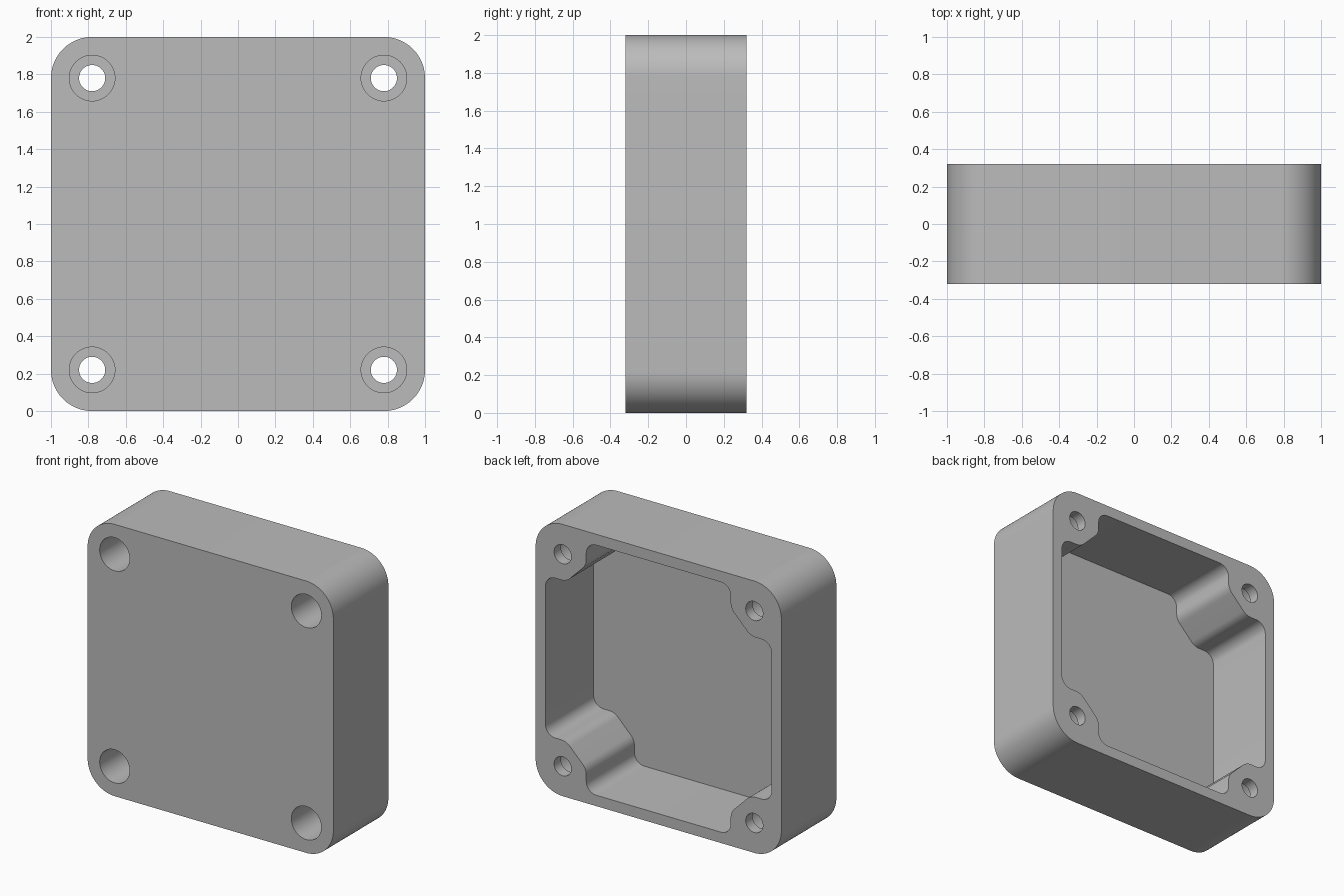
import bpy, bmesh, math
from mathutils import Vector

if "Cube" in bpy.data.objects:
    bpy.data.objects.remove(bpy.data.objects["Cube"])

# Main dimensions
HALF_DEPTH = 0.32
WALL = 0.08
HOLE = 0.78          # hole centre offset on both axes
CORNERS = [(1, 1), (-1, 1), (-1, -1), (1, -1)]

grey = bpy.data.materials.new("plain grey")
grey.use_nodes = True
colour = (0.5, 0.5, 0.5, 1)
grey.diffuse_color = colour
grey.node_tree.nodes["Principled BSDF"].inputs["Base Color"].default_value = colour


def rounded(corners, steps):
    """Round each (x, z, radius) corner of a closed polygon with an arc."""
    out = []
    n = len(corners)
    for i, (x, z, r) in enumerate(corners):
        p = Vector((x, z))
        a = (Vector(corners[i - 1][:2]) - p).normalized()
        b = (Vector(corners[(i + 1) % n][:2]) - p).normalized()
        half = a.angle(b) / 2
        centre = p + (a + b).normalized() * r / math.sin(half)
        t = r / math.tan(half)
        start, end = p + a * t - centre, p + b * t - centre
        first = math.atan2(start.y, start.x)
        sweep = math.remainder(math.atan2(end.y, end.x) - first, math.tau)
        for k in range(steps + 1):
            ang = first + sweep * k / steps
            out.append(centre + r * Vector((math.cos(ang), math.sin(ang))))
    return out


def circle(x, z, r, steps=48):
    return [Vector((x + r * math.cos(math.tau * k / steps),
                    z + r * math.sin(math.tau * k / steps))) for k in range(steps)]


def prism(name, outlines, y0, y1):
    """Extrude outlines, centred on z = 1, from y0 to y1."""
    bm = bmesh.new()
    for pts in outlines:
        front = [bm.verts.new((p.x, y0, p.y + 1)) for p in pts]
        back = [bm.verts.new((p.x, y1, p.y + 1)) for p in pts]
        bm.faces.new(front)
        bm.faces.new(back[::-1])
        for i in range(len(pts)):
            bm.faces.new((front[i - 1], back[i - 1], back[i], front[i]))
    bmesh.ops.recalc_face_normals(bm, faces=bm.faces)
    mesh = bpy.data.meshes.new(name)
    bm.to_mesh(mesh)
    bm.free()
    mesh.materials.append(grey)
    obj = bpy.data.objects.new(name, mesh)
    bpy.context.collection.objects.link(obj)
    return obj


# Rounded square case
case = prism("case", [rounded([(x, z, 0.22) for x, z in CORNERS], 20)],
             -HALF_DEPTH, HALF_DEPTH)

# Cavity outline, stepping round a chamfered screw boss in each corner
inner = 1 - WALL
boss = [(inner, 0.588, 0.08), (0.75, 0.588, 0.1),
        (0.588, 0.75, 0.1), (0.588, inner, 0.08)]
cavity = []
for sx, sz in CORNERS:
    quarter = [(sx * x, sz * z, r) for x, z, r in boss]
    cavity += quarter if sx * sz > 0 else quarter[::-1]

# Open back, deep counterbores from the front, and through holes
cutters = [
    prism("cavity_cutter", [rounded(cavity, 10)], -HALF_DEPTH + WALL, HALF_DEPTH + 0.1),
    prism("counterbore_cutter", [circle(sx * HOLE, sz * HOLE, 0.122) for sx, sz in CORNERS],
          -HALF_DEPTH - 0.1, HALF_DEPTH - WALL),
    prism("screw_hole_cutter", [circle(sx * HOLE, sz * HOLE, 0.07) for sx, sz in CORNERS],
          -HALF_DEPTH - 0.2, HALF_DEPTH + 0.2),
]
bpy.ops.object.select_all(action="DESELECT")
bpy.context.view_layer.objects.active = case
case.select_set(True)
for cutter in cutters:
    cutter.hide_render = True
    cut = case.modifiers.new(cutter.name, "BOOLEAN")
    cut.operation = "DIFFERENCE"
    cut.solver = "EXACT"
    cut.object = cutter
    bpy.ops.object.modifier_apply(modifier=cut.name)
    bpy.data.objects.remove(cutter)

bpy.ops.object.shade_smooth_by_angle(angle=math.radians(30))
